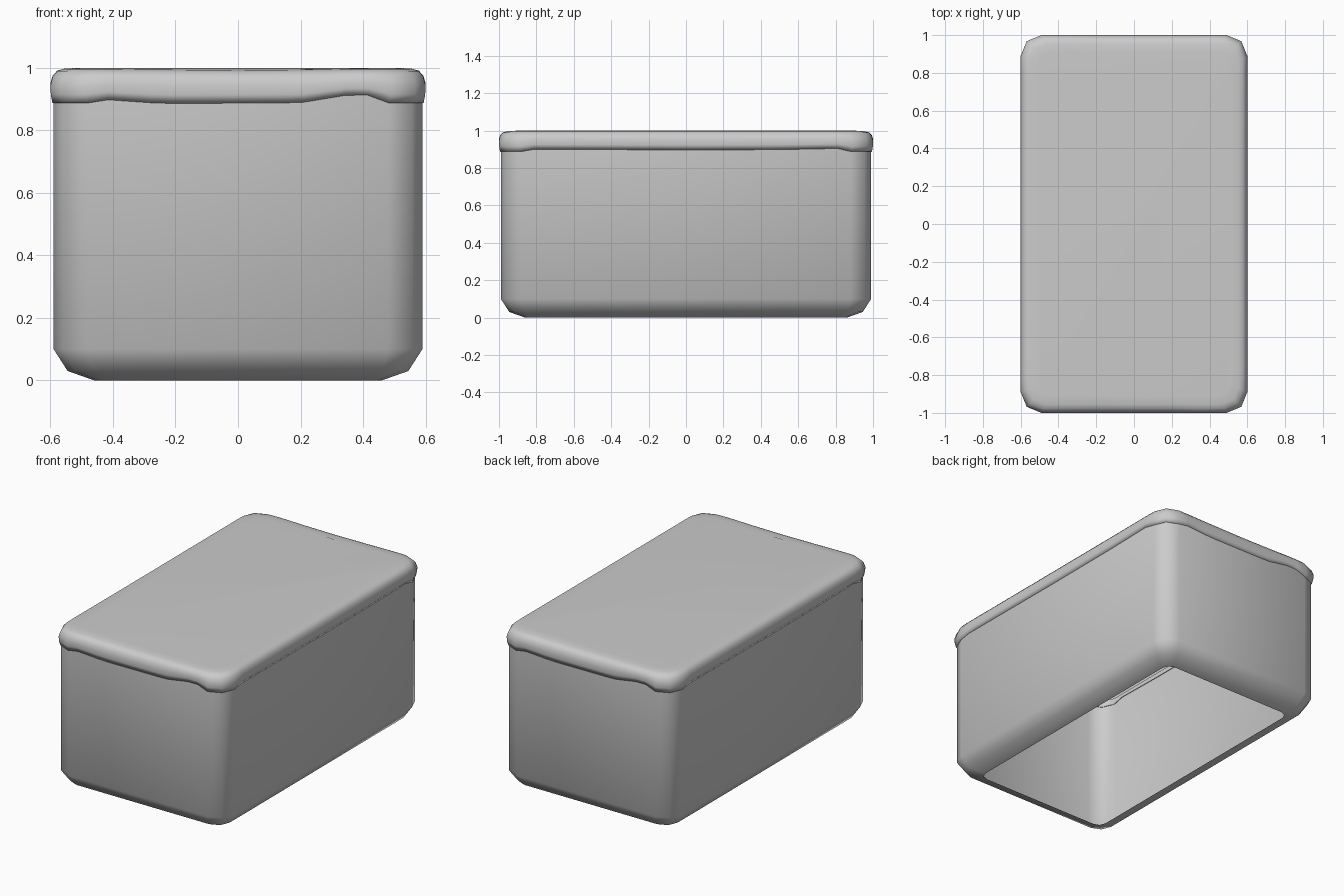
import bpy, math

if "Cube" in bpy.data.objects:
    bpy.data.objects.remove(bpy.data.objects["Cube"])

CORNER_STEPS = 2


def outline(hx, hy, r, nx=1, ny=1, steps=CORNER_STEPS):
    """Rounded rectangle, counter-clockwise, with subdivided straight sides."""
    corners = [(1, -1, -90), (1, 1, 0), (-1, 1, 90), (-1, -1, 180)]
    pts = []
    for i, (sx, sy, start) in enumerate(corners):
        cx, cy = sx * (hx - r), sy * (hy - r)
        for k in range(steps + 1):
            a = math.radians(start + 90 * k / steps)
            pts.append((cx + r * math.cos(a), cy + r * math.sin(a)))
        tx, ty, tstart = corners[(i + 1) % 4]
        a = math.radians(tstart)
        end = (tx * (hx - r) + r * math.cos(a), ty * (hy - r) + r * math.sin(a))
        x, y = pts[-1]
        n = ny if i % 2 == 0 else nx
        for k in range(1, n):
            t = k / n
            pts.append((x + (end[0] - x) * t, y + (end[1] - y) * t))
    return pts


def loft(name, rings, cap=False):
    n = len(rings[0])
    verts = [v for ring in rings for v in ring]
    faces = [(j * n + i, j * n + (i + 1) % n, (j + 1) * n + (i + 1) % n, (j + 1) * n + i)
             for j in range(len(rings) - 1) for i in range(n)]
    if cap:
        faces.append(tuple(range((len(rings) - 1) * n, len(rings) * n)))
    mesh = bpy.data.meshes.new(name)
    mesh.from_pydata(verts, [], faces)
    obj = bpy.data.objects.new(name, mesh)
    bpy.context.collection.objects.link(obj)
    mesh.shade_smooth()
    return obj


def interp(x, table):
    for (x0, z0), (x1, z1) in zip(table, table[1:]):
        if x <= x1:
            return z0 + (z1 - z0) * max(0, x - x0) / (x1 - x0)
    return table[-1][1]


# Hollow box: open at the bottom, rounded lower edge
sections = [(0.13, 0.05, 0.0), (0.045, 0.085, 0.03), (0, 0.11, 0.10), (0, 0.11, 0.93)]
loft("box_body", [[(x, y, z) for x, y in outline(0.59 - d, 0.99 - d, r)]
                  for d, r, z in sections])

# Soft cover with an uneven lower edge
END_EDGE = [(-0.47, 0.888), (-0.45, 0.9), (-0.25, 0.886), (0.2, 0.888),
            (0.36, 0.914), (0.45, 0.912), (0.5, 0.888)]
SIDE_EDGE = [(-0.88, 0.887), (-0.86, 0.9), (0, 0.896), (0.5, 0.898), (0.86, 0.905), (0.9, 0.885)]


def lower_edge(x, y):
    if abs(y) > 0.95 and abs(x) < 0.485:
        return interp(x if y < 0 else -x, END_EDGE)
    if abs(x) > 0.55 and abs(y) < 0.885:
        return interp(y if x > 0 else -y, SIDE_EDGE)
    return 0.887


# (inset, corner radius, height fraction from lower edge to top)
lip = [(0.013, 0.105, 0.03), (0.006, 0.11, 0.0), (0.001, 0.11, 0.25), (0, 0.11, 0.5),
       (0.007, 0.11, 0.75), (0.022, 0.1, 0.91), (0.045, 0.09, 0.975), (0.09, 0.07, 1.0)]
base = outline(0.6, 1.0, 0.11, 14, 24)
rings = []
for inset, r, f in lip:
    ring = []
    for (x, y), (bx, by) in zip(outline(0.6 - inset, 1.0 - inset, r, 14, 24), base):
        low = lower_edge(bx, by)
        top = 0.995 + 0.005 * abs(bx) / 0.6
        ring.append((x, y, low + (top - low) * f))
    rings.append(ring)
loft("soft_cover", rings, cap=True)
